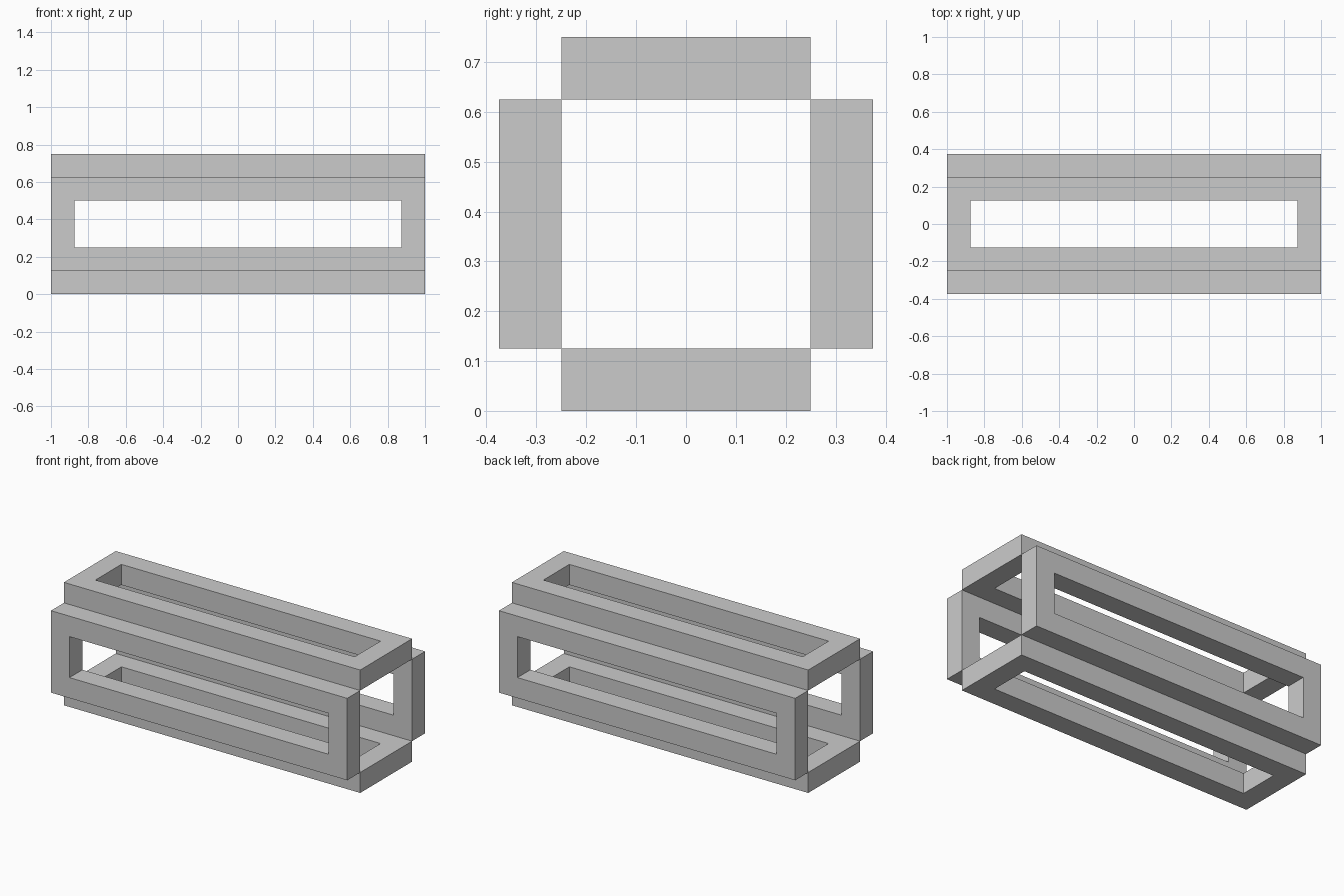
import bpy, bmesh, math
from mathutils import Matrix

if "Cube" in bpy.data.objects:
    bpy.data.objects.remove(bpy.data.objects["Cube"])

LENGTH, WIDTH, THICK, BORDER = 2.0, 0.5, 0.125, 0.125
CENTRE_Z = 0.375
OFFSET = 0.3125  # frame centre to the long axis

grey = bpy.data.materials.new("light_grey")
grey.diffuse_color = (0.6, 0.6, 0.6, 1)
grey.use_nodes = True
grey.node_tree.nodes["Principled BSDF"].inputs["Base Color"].default_value = grey.diffuse_color


def rectangle(bm, hx, hy, z):
    return [bm.verts.new((sx * hx, sy * hy, z))
            for sx, sy in ((-1, -1), (1, -1), (1, 1), (-1, 1))]


def frame(name, angle):
    """Flat rectangular frame, turned about the long axis."""
    bm = bmesh.new()
    hx, hy = LENGTH / 2, WIDTH / 2
    z0, z1 = OFFSET - THICK / 2, OFFSET + THICK / 2
    # Cross-section corners in order: outer bottom, outer top, inner top, inner bottom
    loops = [rectangle(bm, hx, hy, z0), rectangle(bm, hx, hy, z1),
             rectangle(bm, hx - BORDER, hy - BORDER, z1),
             rectangle(bm, hx - BORDER, hy - BORDER, z0)]
    for a, b in zip(loops, loops[1:] + loops[:1]):
        for i in range(4):
            j = (i + 1) % 4
            bm.faces.new((a[i], a[j], b[j], b[i]))
    bmesh.ops.recalc_face_normals(bm, faces=bm.faces)
    bm.transform(Matrix.Translation((0, 0, CENTRE_Z)) @ Matrix.Rotation(angle, 4, 'X'))
    mesh = bpy.data.meshes.new(name)
    bm.to_mesh(mesh)
    bm.free()
    mesh.materials.append(grey)
    bpy.context.collection.objects.link(bpy.data.objects.new(name, mesh))


# Four frames around the long axis, touching along their edges
for i, name in enumerate(("top_frame", "front_frame", "bottom_frame", "back_frame")):
    frame(name, i * math.pi / 2)
